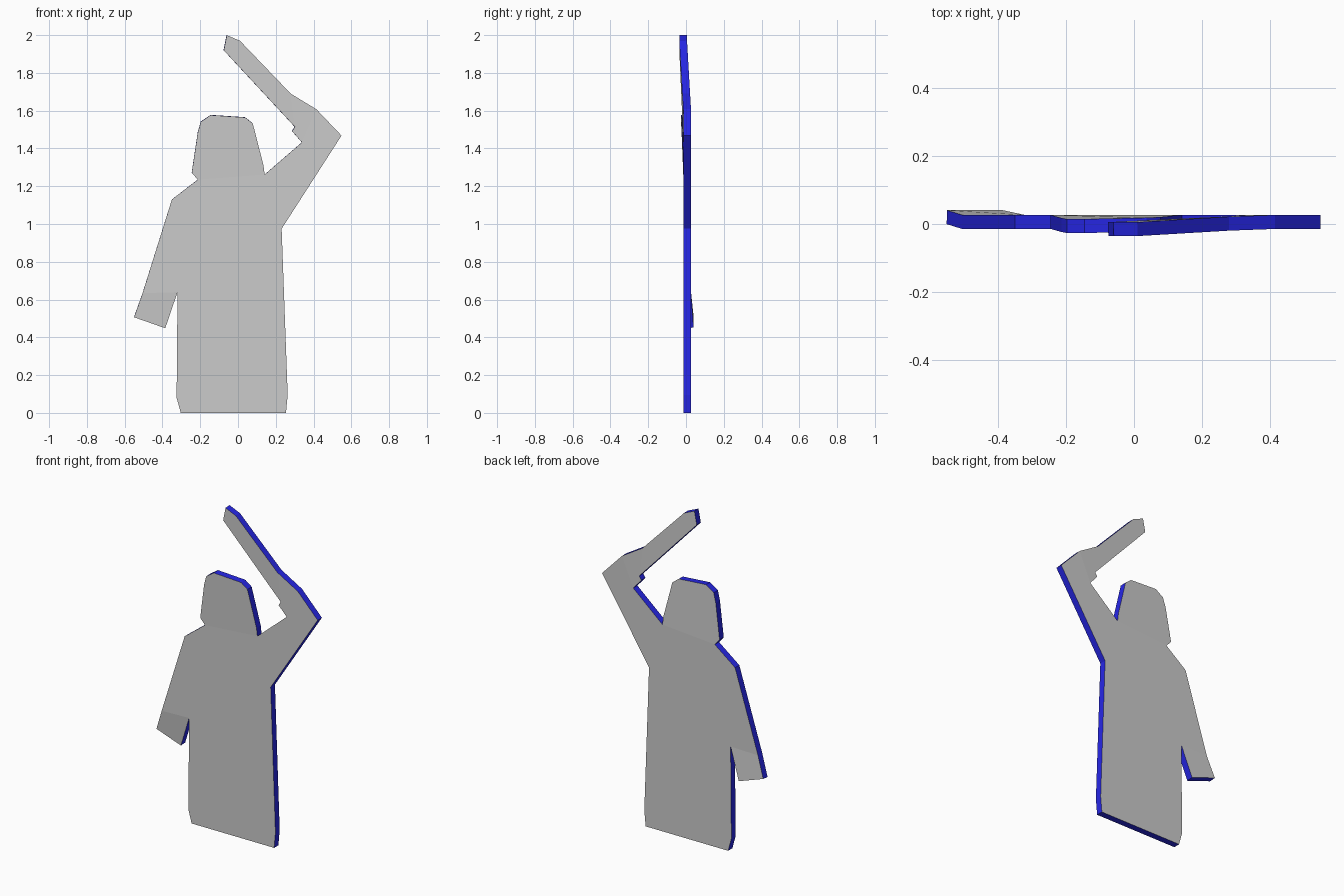
import bpy
import bmesh

if "Cube" in bpy.data.objects:
    bpy.data.objects.remove(bpy.data.objects["Cube"])

# Outline per point: x, z, bend in y
P = {
    # robe hem and left side
    "hem_l": (-0.303, 0.0, 0), "hem_l2": (-0.325, 0.08, 0), "armpit": (-0.32, 0.64, 0),
    # lowered arm
    "cuff_in": (-0.385, 0.45, 0.014), "cuff_out": (-0.55, 0.508, 0.014), "wrist": (-0.505, 0.635, 0),
    "shoulder": (-0.35, 1.13, 0), "neck_l": (-0.213, 1.235, 0),
    # hood
    "h1": (-0.245, 1.272, 0), "h2": (-0.213, 1.485, -0.009), "h3": (-0.197, 1.542, -0.012),
    "h4": (-0.145, 1.577, -0.012), "h5": (0.037, 1.565, -0.008), "h6": (0.078, 1.533, -0.006),
    "h7": (0.135, 1.31, 0), "neck_r": (0.141, 1.262, 0),
    # raised arm
    "elbow_in": (0.338, 1.432, 0), "e2": (0.286, 1.492, -0.003), "e3": (0.30, 1.515, -0.003),
    "t1": (-0.076, 1.92, -0.021), "t2": (-0.06, 2.0, -0.021), "t3": (0.01, 1.97, -0.021),
    "a1": (0.279, 1.69, -0.005), "a2": (0.414, 1.608, 0), "elbow": (0.548, 1.468, 0),
    # right side
    "waist": (0.231, 0.975, 0), "hem_r2": (0.263, 0.095, 0), "hem_r": (0.254, 0.0, 0),
}

PARTS = [
    # robe
    "hem_l hem_r hem_r2 waist neck_r neck_l shoulder wrist armpit hem_l2",
    # lowered sleeve end
    "armpit wrist cuff_out cuff_in",
    # hood
    "neck_l neck_r h7 h6 h5 h4 h3 h2 h1",
    # raised upper arm
    "neck_r waist elbow a2 elbow_in",
    # elbow and forearm
    "elbow_in a2 a1 e3 e2",
    "e3 a1 t3 t2 t1",
]

bm = bmesh.new()
v = {k: bm.verts.new((x, 0.006 + b, z)) for k, (x, z, b) in P.items()}
for part in PARTS:
    bm.faces.new([v[n] for n in part.split()])
bmesh.ops.recalc_face_normals(bm, faces=bm.faces)

mesh = bpy.data.meshes.new("robed_figure_cutout")
bm.to_mesh(mesh)
bm.free()
fig = bpy.data.objects.new("robed_figure_cutout", mesh)
bpy.context.collection.objects.link(fig)

# Blue cut edge, plain grey faces
blue = bpy.data.materials.new("blue_edge")
blue.diffuse_color = (0.02, 0.02, 0.8, 1)
blue.use_nodes = True
blue.node_tree.nodes["Principled BSDF"].inputs["Base Color"].default_value = blue.diffuse_color
mesh.materials.append(None)
mesh.materials.append(blue)

# Board thickness
board = fig.modifiers.new("board", "SOLIDIFY")
board.thickness = 0.041
board.offset = 0
board.material_offset_rim = 1
